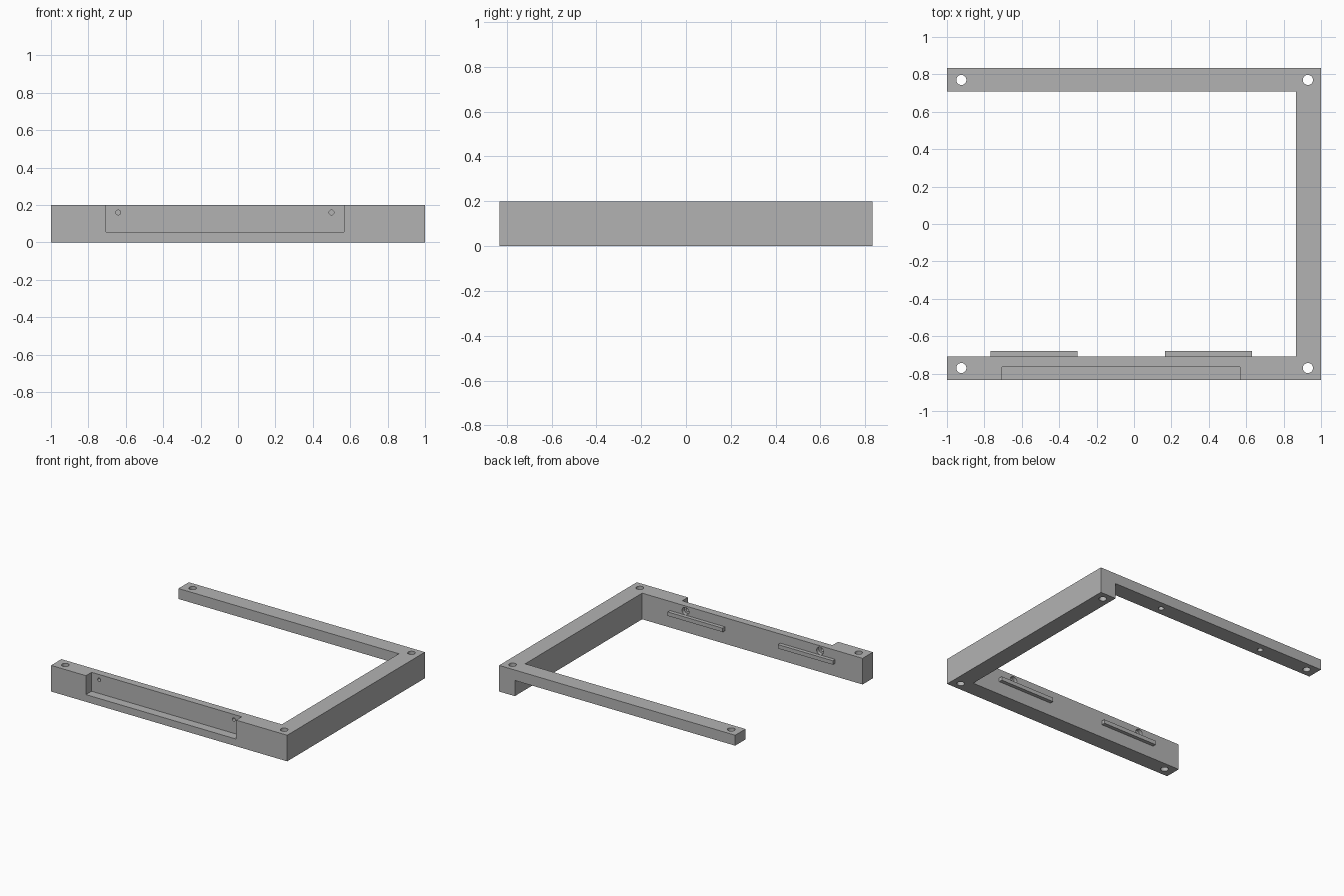
import bpy, bmesh
from mathutils import Matrix

if "Cube" in bpy.data.objects:
    bpy.data.objects.remove(bpy.data.objects["Cube"], do_unlink=True)

grey = bpy.data.materials.new("mid grey")
grey.use_nodes = True
colour = (0.45, 0.45, 0.45, 1)
grey.diffuse_color = colour
grey.node_tree.nodes["Principled BSDF"].inputs["Base Color"].default_value = colour

HEIGHT, DEPTH = 0.2, 0.833
OUTER = DEPTH - 0.125      # inner faces of the front and back arms
SPINE = 0.867              # inner face of the side arm


def finish(name, bm):
    mesh = bpy.data.meshes.new(name)
    bm.to_mesh(mesh)
    bm.free()
    mesh.materials.append(grey)
    obj = bpy.data.objects.new(name, mesh)
    bpy.context.collection.objects.link(obj)
    return obj


def box(name, x, y, z):
    bm = bmesh.new()
    centre = [sum(r) / 2 for r in (x, y, z)]
    size = [r[1] - r[0] for r in (x, y, z)]
    bmesh.ops.create_cube(bm, size=1, matrix=Matrix.Translation(centre) @ Matrix.Diagonal((*size, 1)))
    return finish(name, bm)


def cylinder(name, centre, radius, length, axis="Z"):
    bm = bmesh.new()
    turn = Matrix.Rotation(1.5707963, 4, "X") if axis == "Y" else Matrix()
    bmesh.ops.create_cone(bm, cap_ends=True, segments=32, radius1=radius, radius2=radius,
                          depth=length, matrix=Matrix.Translation(centre) @ turn)
    return finish(name, bm)


def cut(target, cutter):
    # Cut, apply the result and discard the helper
    mod = target.modifiers.new("cut", "BOOLEAN")
    mod.object, mod.operation, mod.solver = cutter, "DIFFERENCE", "EXACT"
    bpy.context.view_layer.update()
    graph = bpy.context.evaluated_depsgraph_get()
    mesh = bpy.data.meshes.new_from_object(target.evaluated_get(graph))
    target.modifiers.clear()
    target.data = mesh
    bpy.data.objects.remove(cutter, do_unlink=True)


# Open rectangular frame: extruded C outline
bm = bmesh.new()
outline = [(-1, -DEPTH), (1, -DEPTH), (1, DEPTH), (-1, DEPTH),
           (-1, OUTER), (SPINE, OUTER), (SPINE, -OUTER), (-1, -OUTER)]
base = bm.faces.new([bm.verts.new((x, y, 0)) for x, y in outline])
top = bmesh.ops.extrude_face_region(bm, geom=[base])["geom"]
bmesh.ops.translate(bm, vec=(0, 0, HEIGHT), verts=[v for v in top if isinstance(v, bmesh.types.BMVert)])
bmesh.ops.recalc_face_normals(bm, faces=bm.faces)
frame = finish("frame", bm)

# Thin back arm and the open pocket in the front arm
cut(frame, box("arm_relief", (-1.1, SPINE), (OUTER - 0.05, 0.9), (-0.1, 0.12)))
cut(frame, box("front_pocket", (-0.705, 0.567), (-0.9, -0.765), (0.055, 0.3)))

# Vertical corner holes
for x in (-0.923, 0.93):
    for y in (-0.77, 0.77):
        cut(frame, cylinder("corner_hole", (x, y, 0.1), 0.027, 0.4))

# Pocket screw holes, counterbored from the inside
for x in (-0.64, 0.50):
    cut(frame, cylinder("screw_hole", (x, -0.73, 0.16), 0.013, 0.2, "Y"))
    cut(frame, cylinder("counterbore", (x, -0.70, 0.16), 0.029, 0.07, "Y"))

# Blind holes under the back arm
for x in (-0.50, 0.40):
    cut(frame, cylinder("blind_hole", (x, 0.77, 0.12), 0.02, 0.1))

# Ledges on the inner face of the front arm
for name, x in (("right_ledge", -0.535), ("left_ledge", 0.398)):
    box(name, (x - 0.233, x + 0.233), (-OUTER - 0.005, -0.68), (0.1, 0.13))
